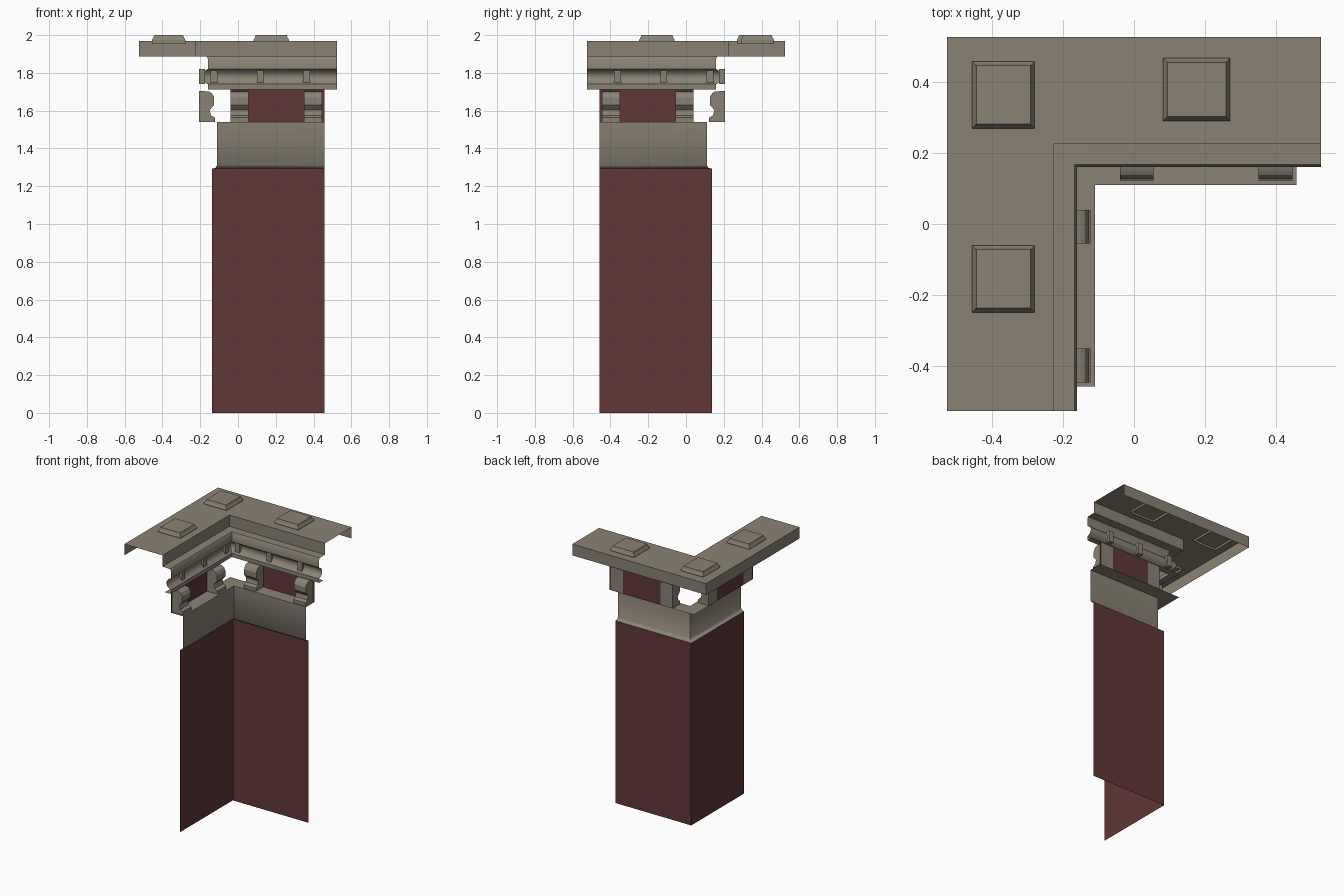
import bpy, bmesh, math

if "Cube" in bpy.data.objects:
    bpy.data.objects.remove(bpy.data.objects["Cube"])


def material(name, rgb):
    m = bpy.data.materials.new(name)
    m.diffuse_color = (*rgb, 1)
    m.use_nodes = True
    m.node_tree.nodes["Principled BSDF"].inputs["Base Color"].default_value = m.diffuse_color
    return m


STONE = material("weathered_stone", (0.255, 0.225, 0.175))
RED = material("dark_red_plaster", (0.115, 0.038, 0.037))


# Wall frame: s runs along a wing, d is the distance out from the inner corner.
def back_wing(s, d, z):
    return (s, d, z)


def left_wing(s, d, z):
    return (-d, -s, z)


WINGS = (("back", back_wing), ("left", left_wing))


def make(name, verts, faces, mat, solid=False, angle=0):
    me = bpy.data.meshes.new(name)
    me.from_pydata(verts, [], faces)
    if solid:
        bm = bmesh.new()
        bm.from_mesh(me)
        bmesh.ops.recalc_face_normals(bm, faces=bm.faces)
        bm.to_mesh(me)
        bm.free()
    me.materials.append(mat)
    ob = bpy.data.objects.new(name, me)
    bpy.context.collection.objects.link(ob)
    if angle:
        bpy.context.view_layer.objects.active = ob
        ob.select_set(True)
        bpy.ops.object.shade_smooth_by_angle(angle=math.radians(angle))
        ob.select_set(False)
    return ob


def sweep(name, profile, end, mat, angle=0):
    """Open (d, z) profile carried round the L-shaped corner."""
    verts, faces = [], []
    for d, z in profile:
        verts += [(-d, -end, z), (-d, d, z), (end, d, z)]
    for i in range(len(profile) - 1):
        for k in (0, 1):
            a = 3 * i + k
            faces.append((a, a + 1, a + 4, a + 3))
    return make(name, verts, faces, mat, angle=angle)


def prism(name, profile, s0, s1, wing, mat, angle=0):
    """Closed (d, z) profile extruded along one wing."""
    n = len(profile)
    verts = [wing(s, d, z) for s in (s0, s1) for d, z in profile]
    faces = [tuple(range(n)), tuple(range(n, 2 * n))]
    faces += [(i, (i + 1) % n, n + (i + 1) % n, n + i) for i in range(n)]
    return make(name, verts, faces, mat, True, angle)


# Tall wall sheets
sweep("wall", [(0.137, 0), (0.137, 1.293)], 0.457, RED)

# Stone band with lower lip and the ledge that carries the brackets
sweep("stone_band", [(0.137, 1.293), (0.12, 1.297), (0.11, 1.31),
                     (0.11, 1.54), (0.206, 1.54)], 0.457, STONE, 40)

# Cornice: lower fillet, hollow cove, upper fascia
cove = [(0.16 + 0.034 * math.sin(math.pi * t / 6) ** 0.6, 1.74 + 0.08 * t / 6)
        for t in range(1, 6)]
sweep("cornice", [(0.206, 1.712), (0.16, 1.712), (0.16, 1.74)] + cove +
      [(0.16, 1.82), (0.16, 1.877), (0.167, 1.886), (0.225, 1.888)],
      0.525, STONE, 40)

# Top slab, hollow underneath with an outer skirt
sweep("top_slab", [(0.225, 1.888), (0.225, 1.968),
                   (0.525, 1.968), (0.525, 1.888)], 0.525, STONE)

# Scrolled bracket side profile
BRACKET = [(0.206, 1.54), (0.122, 1.54), (0.122, 1.563), (0.143, 1.575),
           (0.15, 1.603), (0.127, 1.63), (0.126, 1.67), (0.138, 1.692),
           (0.155, 1.702), (0.206, 1.704)]
DENTIL = [(0.206, 1.742), (0.174, 1.742), (0.174, 1.82), (0.206, 1.82)]

for side, wing in WINGS:
    # Red panel behind the brackets, leaving the corner open
    quad = [wing(s, 0.205, z) for s, z in
            ((-0.04, 1.54), (0.457, 1.54), (0.457, 1.712), (-0.04, 1.712))]
    order = (0, 1, 2, 3) if side == "back" else (3, 2, 1, 0)
    make(f"{side}_panel", quad, [order], RED)
    # Brackets
    for i, s in enumerate((-0.04, 0.35)):
        prism(f"{side}_bracket_{i + 1}", BRACKET, s, s + 0.095, wing, STONE, 30)
    # Small dentil blocks in the cove
    for i, s in enumerate((-0.127, 0.118, 0.362)):
        prism(f"{side}_dentil_{i + 1}", DENTIL, s - 0.018, s + 0.018, wing, STONE)


# Raised studs on top of the slab, open underneath
def stud(name, cx, cy, wx, wy):
    verts, faces = [], []
    for inset, z in ((0, 1.952), (0, 1.975), (0.007, 1.986), (0.012, 2.0)):
        hx, hy = wx / 2 - inset, wy / 2 - inset
        verts += [(cx + a * hx, cy + b * hy, z)
                  for a, b in ((-1, -1), (1, -1), (1, 1), (-1, 1))]
    for r in range(3):
        for k in range(4):
            j = (k + 1) % 4
            faces.append((4 * r + k, 4 * r + j, 4 * r + 4 + j, 4 * r + 4 + k))
    faces.append((12, 13, 14, 15))
    make(name, verts, faces, STONE)


stud("corner_stud", -0.367, 0.363, 0.176, 0.188)
stud("left_stud", -0.367, -0.154, 0.176, 0.188)
stud("back_stud", 0.176, 0.378, 0.188, 0.176)
